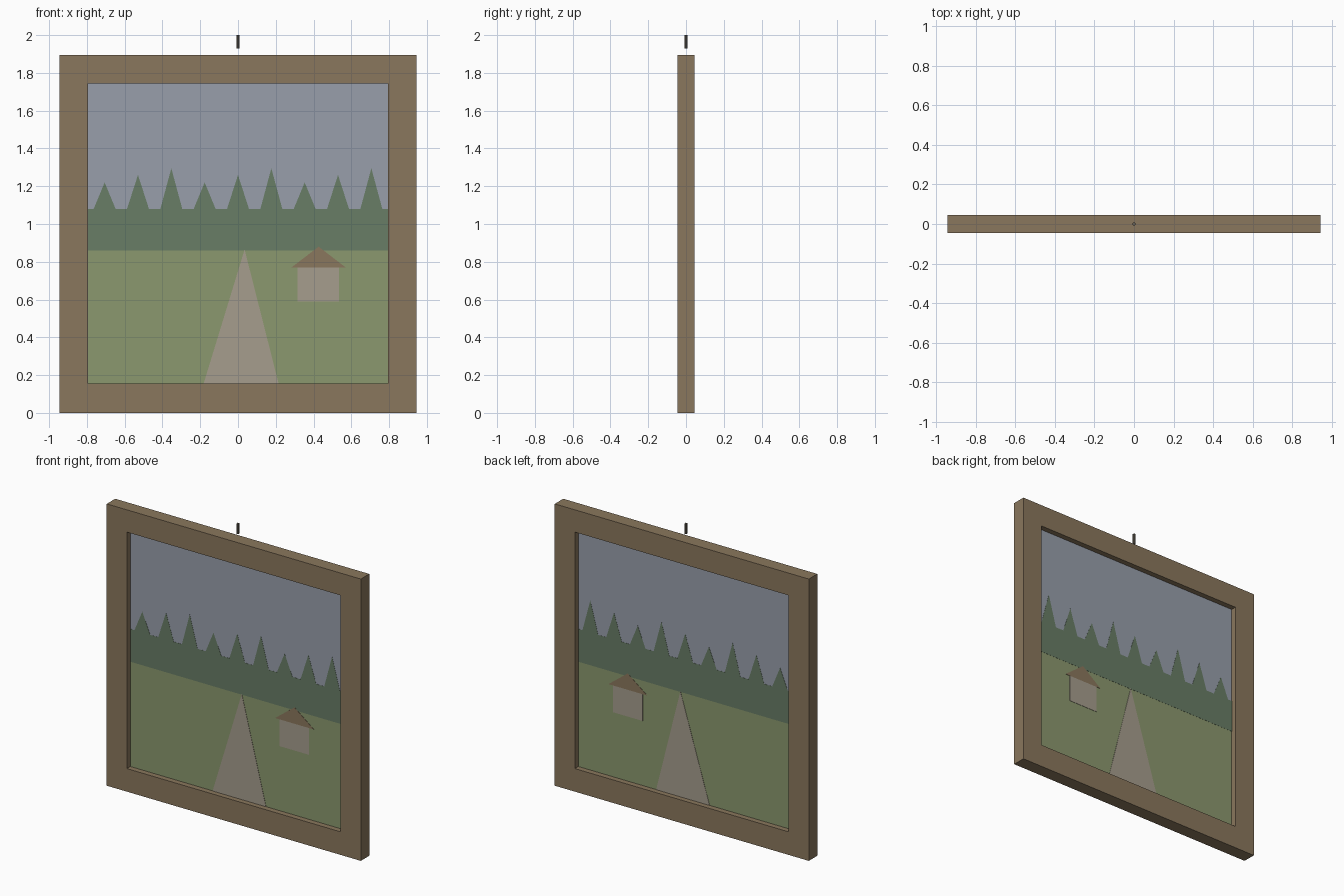
import bpy
import bmesh

old = bpy.data.objects.get("Cube")
if old:
    bpy.data.objects.remove(old, do_unlink=True)


def material(name, rgb):
    linear = [((c / 255 + 0.055) / 1.055) ** 2.4 for c in rgb] + [1]
    mat = bpy.data.materials.new(name)
    mat.use_nodes = True
    mat.diffuse_color = linear
    mat.node_tree.nodes["Principled BSDF"].inputs["Base Color"].default_value = linear
    return mat


wood = material("wood brown", (138, 119, 93))
sky_blue = material("sky grey blue", (152, 159, 171))
forest = material("forest green", (104, 125, 102))
meadow = material("meadow green", (139, 152, 110))
sand = material("pale sand", (166, 157, 141))
metal = material("dark metal", (104, 98, 86))


def add_object(name, bm, mat):
    bmesh.ops.recalc_face_normals(bm, faces=bm.faces)
    mesh = bpy.data.meshes.new(name)
    bm.to_mesh(mesh)
    bm.free()
    mesh.materials.append(mat)
    obj = bpy.data.objects.new(name, mesh)
    bpy.context.collection.objects.link(obj)
    return obj


def plate(name, outline, half, mat):
    """Extrude an x-z outline evenly to both sides of y = 0."""
    bm = bmesh.new()
    face = bm.faces.new([bm.verts.new((x, -half, z)) for x, z in outline])
    back = bmesh.ops.extrude_face_region(bm, geom=[face])["geom"]
    moved = [v for v in back if isinstance(v, bmesh.types.BMVert)]
    bmesh.ops.translate(bm, verts=moved, vec=(0, 2 * half, 0))
    return add_object(name, bm, mat)


def rect(x0, x1, z0, z1):
    return [(x0, z0), (x1, z0), (x1, z1), (x0, z1)]


# Frame: one square ring with a through opening
W, H, D = 0.945, 1.895, 0.045
IN, LOW, TOP = 0.795, 0.155, 1.745
bm = bmesh.new()
rings = [[bm.verts.new((x, y, z)) for x, z in corners]
         for y in (-D, D)
         for corners in (rect(-W, W, 0, H), rect(-IN, IN, LOW, TOP))]
for a, b in ((0, 1), (2, 3), (0, 2), (1, 3)):
    for i in range(4):
        j = (i + 1) % 4
        bm.faces.new((rings[a][i], rings[a][j], rings[b][j], rings[b][i]))
add_object("frame", bm, wood)

# Landscape panes, seen from both sides
HORIZON, CANOPY = 0.86, 1.08
PANE = 0.008
plate("sky", rect(-IN, IN, CANOPY, TOP), PANE, sky_blue)
plate("meadow", rect(-IN, IN, LOW, HORIZON), PANE, meadow)

# Tree line with a repeating rhythm of three heights
treeline = [(-IN, HORIZON), (IN, HORIZON), (IN, CANOPY)]
for i in reversed(range(9)):
    x = (i - 4) * 0.1765
    peak = (1.22, 1.26, 1.295)[i % 3]
    treeline += [(x + 0.058, CANOPY), (x, peak), (x - 0.058, CANOPY)]
treeline.append((-IN, CANOPY))
plate("tree_line", treeline, PANE + 0.001, forest)

# Path and cottage
plate("path", [(-0.182, LOW), (0.215, LOW), (0.035, 0.865)], PANE + 0.002, sand)
plate("cottage_wall", rect(0.315, 0.535, 0.59, 0.77), PANE + 0.002, sand)
plate("cottage_roof", [(0.283, 0.77), (0.57, 0.77), (0.427, 0.88)], PANE + 0.002, wood)

# Hanging pin above the frame
bm = bmesh.new()
bmesh.ops.create_cone(bm, cap_ends=True, segments=8, radius1=0.008,
                      radius2=0.008, depth=0.07)
pin = add_object("hanging_pin", bm, metal)
pin.location.z = 1.965
